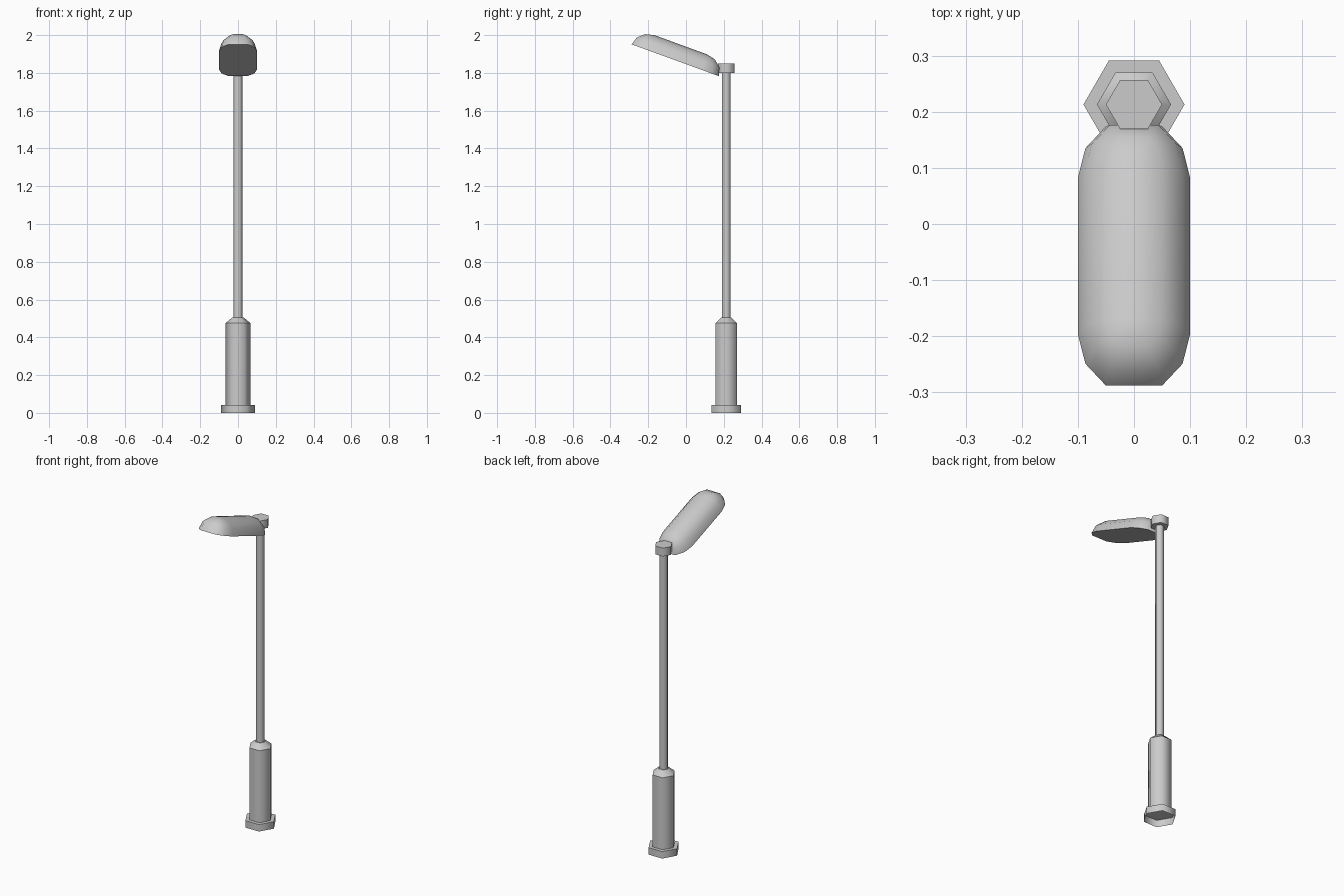
import bpy, bmesh, math
from mathutils import Matrix

cube = bpy.data.objects.get("Cube")
if cube:
    bpy.data.objects.remove(cube)

GREY = (0.6, 0.6, 0.6, 1)
metal = bpy.data.materials.new("grey_metal")
metal.use_nodes = True
metal.diffuse_color = GREY
metal.node_tree.nodes["Principled BSDF"].inputs["Base Color"].default_value = GREY
POLE_Y = 0.213


def finish(name, bm, is_sharp):
    """Turn a bmesh into a smooth object with chosen sharp edges."""
    for f in bm.faces:
        f.smooth = True
    for e in bm.edges:
        e.smooth = not is_sharp(e)
    mesh = bpy.data.meshes.new(name)
    bm.to_mesh(mesh)
    bm.free()
    mesh.materials.append(metal)
    obj = bpy.data.objects.new(name, mesh)
    bpy.context.collection.objects.link(obj)
    return obj


def hex_part(name, profile, bottom=True):
    """Six-sided turned part from (radius, height) rings."""
    bm = bmesh.new()
    rings = []
    for r, z in profile:
        rings.append([bm.verts.new((r * math.cos(k * math.pi / 3),
                                    POLE_Y + r * math.sin(k * math.pi / 3), z))
                      for k in range(6)])
    for low, high in zip(rings, rings[1:]):
        for k in range(6):
            n = (k + 1) % 6
            bm.faces.new((low[k], low[n], high[n], high[k]))
    bm.faces.new(rings[-1])
    if bottom:
        bm.faces.new(rings[0][::-1])
    return finish(name, bm, lambda e: abs(e.verts[0].co.z - e.verts[1].co.z) < 1e-5)


# Post: hollow foot, sleeve with sloped shoulder, slim pole and cap
hex_part("foot_flange", [(0.09, 0), (0.09, 0.042)], bottom=False)
hex_part("base_sleeve", [(0.066, 0.042), (0.066, 0.475), (0.03, 0.505)])
hex_part("pole", [(0.025, 0.5), (0.025, 1.81)])
hex_part("pole_cap", [(0.05, 1.8), (0.05, 1.85)])

# Lamp head: half capsule with blunt ends and a flat underside
HALF_SPINE, WIDTH, END, HEIGHT = 0.148, 0.1, 0.113, 0.087
bm = bmesh.new()
rings = []
for level in range(4):
    phi = math.radians(30 * level)
    ring = []
    for side in (1, -1):
        for a in (0, 30, 60, 120, 150, 180):
            t = math.radians(a)
            ring.append(bm.verts.new((
                side * WIDTH * math.cos(t) * math.cos(phi),
                side * (HALF_SPINE + END * math.sin(t) * math.cos(phi)),
                HEIGHT * math.sin(phi))))
    rings.append(ring)
for low, high in zip(rings, rings[1:]):
    for k in range(12):
        n = (k + 1) % 12
        bm.faces.new((low[k], low[n], high[n], high[k]))
bm.faces.new(rings[0][::-1])
bmesh.ops.remove_doubles(bm, verts=bm.verts, dist=1e-4)
bmesh.ops.recalc_face_normals(bm, faces=bm.faces)
tilt = Matrix.Translation((0, -0.057, 1.867)) @ Matrix.Rotation(math.radians(-20), 4, 'X')
rim = {e for e in bm.edges if all(abs(v.co.z) < 1e-5 for v in e.verts)}
bmesh.ops.transform(bm, matrix=tilt, verts=bm.verts)
finish("lamp_head", bm, lambda e: e in rim)
